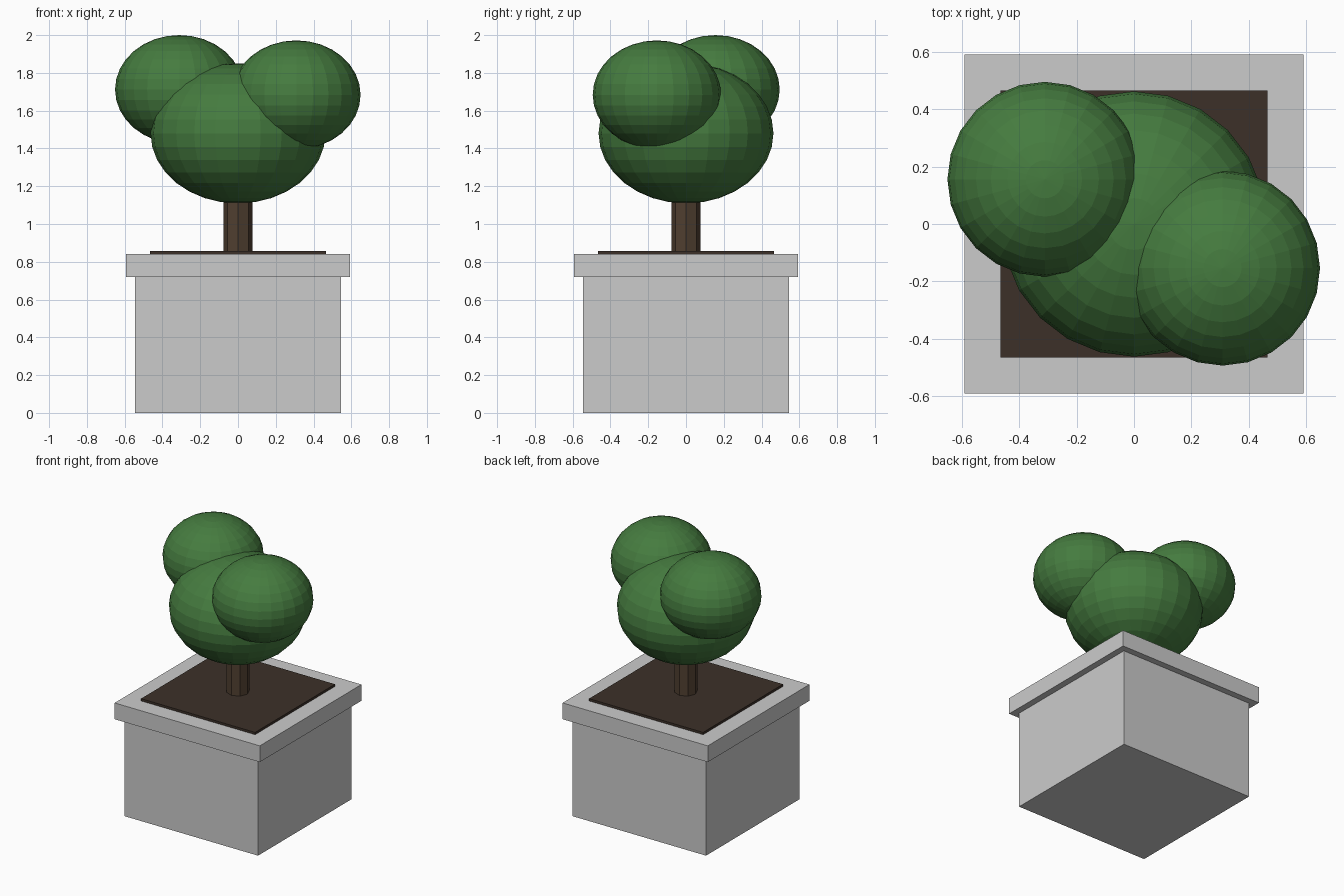
import bpy

if "Cube" in bpy.data.objects:
    bpy.data.objects.remove(bpy.data.objects["Cube"])


def material(name, color):
    m = bpy.data.materials.new(name)
    m.diffuse_color = (*color, 1)
    m.use_nodes = True
    m.node_tree.nodes["Principled BSDF"].inputs["Base Color"].default_value = m.diffuse_color
    return m


def finish(name, scale, mat):
    ob = bpy.context.object
    ob.name = name
    ob.scale = scale
    bpy.ops.object.transform_apply(location=False, rotation=False, scale=True)
    if mat:
        ob.data.materials.append(mat)


def square_slab(name, half, z0, z1, mat=None):
    bpy.ops.mesh.primitive_cube_add(size=1, location=(0, 0, (z0 + z1) / 2))
    finish(name, (2 * half, 2 * half, z1 - z0), mat)


def foliage(name, centre, radius, height, mat):
    bpy.ops.mesh.primitive_uv_sphere_add(segments=24, ring_count=16, radius=1, location=centre)
    finish(name, (radius, radius, height), mat)


soil = material("soil", (0.045, 0.03, 0.022))
bark = material("bark", (0.08, 0.05, 0.03))
leaf = material("leaf", (0.06, 0.2, 0.05))

# Planter box, overhanging rim and soil
square_slab("planter_body", 0.545, 0, 0.72)
square_slab("planter_rim", 0.592, 0.72, 0.84)
square_slab("soil_bed", 0.465, 0.82, 0.857, soil)

# Octagonal trunk
bpy.ops.mesh.primitive_cylinder_add(vertices=8, radius=0.077, depth=0.44, location=(0, 0, 1.06))
finish("trunk", (1, 1, 1), bark)

# Three squashed balls of foliage
foliage("foliage_main", (0, 0, 1.48), 0.463, 0.371, leaf)
foliage("foliage_left", (-0.311, 0.156, 1.712), 0.34, 0.288, leaf)
foliage("foliage_right", (0.309, -0.154, 1.684), 0.34, 0.288, leaf)
